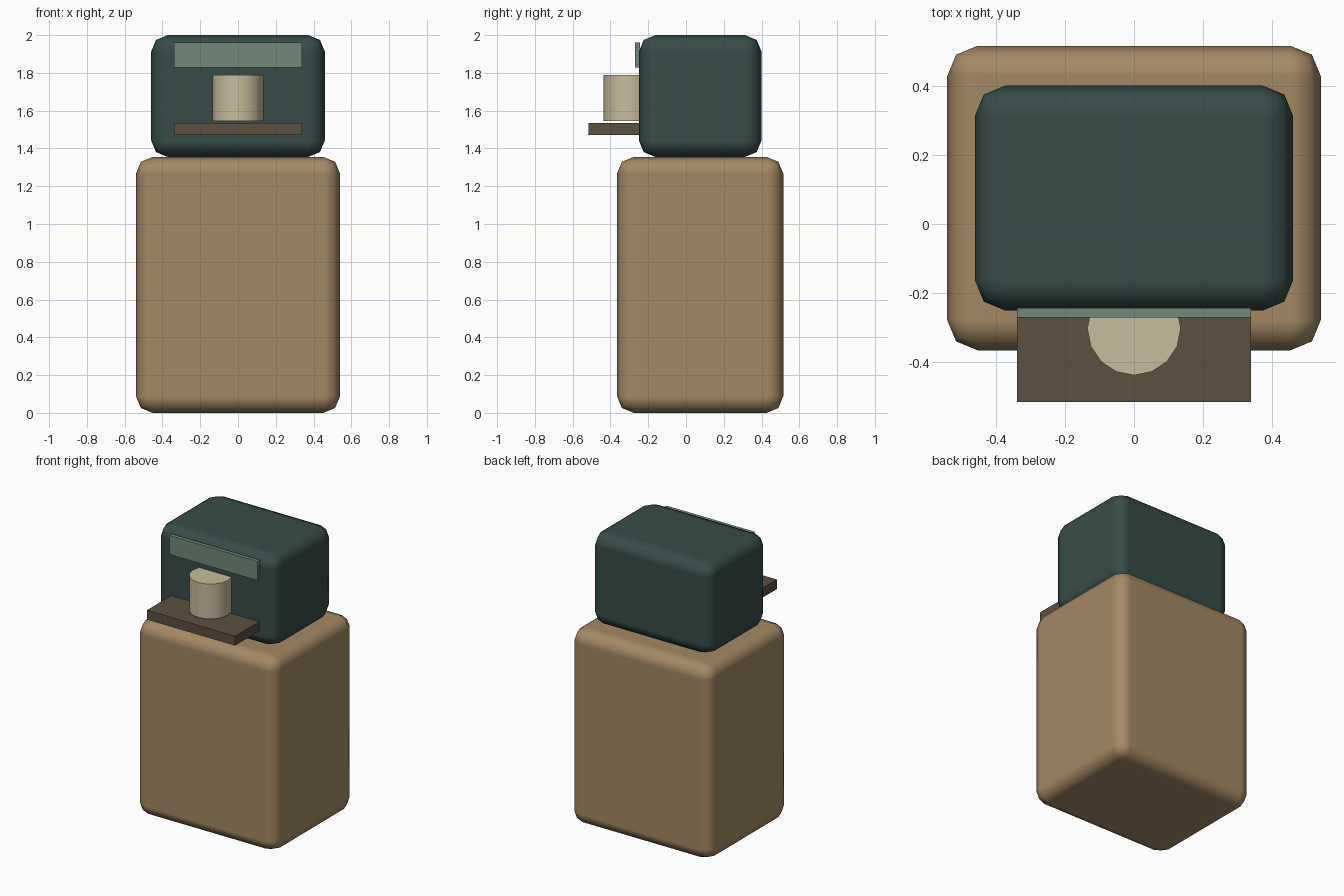
import bpy

if "Cube" in bpy.data.objects:
    bpy.data.objects.remove(bpy.data.objects["Cube"])


def material(name, rgb):
    m = bpy.data.materials.new(name)
    m.diffuse_color = (*rgb, 1)
    m.use_nodes = True
    m.node_tree.nodes["Principled BSDF"].inputs["Base Color"].default_value = m.diffuse_color
    return m


def box(name, lo, hi, mat, bevel=0):
    bpy.ops.mesh.primitive_cube_add(size=1, location=[(a + b) / 2 for a, b in zip(lo, hi)])
    ob = bpy.context.object
    ob.name = name
    ob.scale = [b - a for a, b in zip(lo, hi)]
    bpy.ops.object.transform_apply(location=False, rotation=False, scale=True)
    ob.data.materials.append(mat)
    if bevel:
        bpy.ops.object.shade_smooth()
        mod = ob.modifiers.new("rounded_edges", 'BEVEL')
        mod.width = bevel
        mod.segments = 2
        mod.harden_normals = True
    return ob


tan = material("tan", (0.37, 0.25, 0.13))
green = material("dark_green", (0.038, 0.072, 0.064))
sage = material("sage", (0.16, 0.25, 0.19))
brown = material("brown", (0.11, 0.08, 0.052))
cream = material("cream", (0.58, 0.50, 0.34))

# Rounded base cabinet and upper housing
box("base_cabinet", (-0.54, -0.365, 0), (0.54, 0.515, 1.355), tan, 0.088)
box("upper_housing", (-0.46, -0.25, 1.355), (0.46, 0.40, 2.0), green, 0.088)

# Front panel and tray
box("front_panel", (-0.338, -0.27, 1.828), (0.338, -0.243, 1.96), sage)
box("tray", (-0.338, -0.515, 1.47), (0.338, -0.235, 1.535), brown)

# Cup standing just above the tray
bpy.ops.mesh.primitive_cylinder_add(vertices=16, radius=0.135, depth=0.243,
                                    location=(0, -0.302, 1.666))
cup = bpy.context.object
cup.name = "cup"
cup.data.materials.append(cream)
bpy.ops.object.shade_smooth_by_angle()
